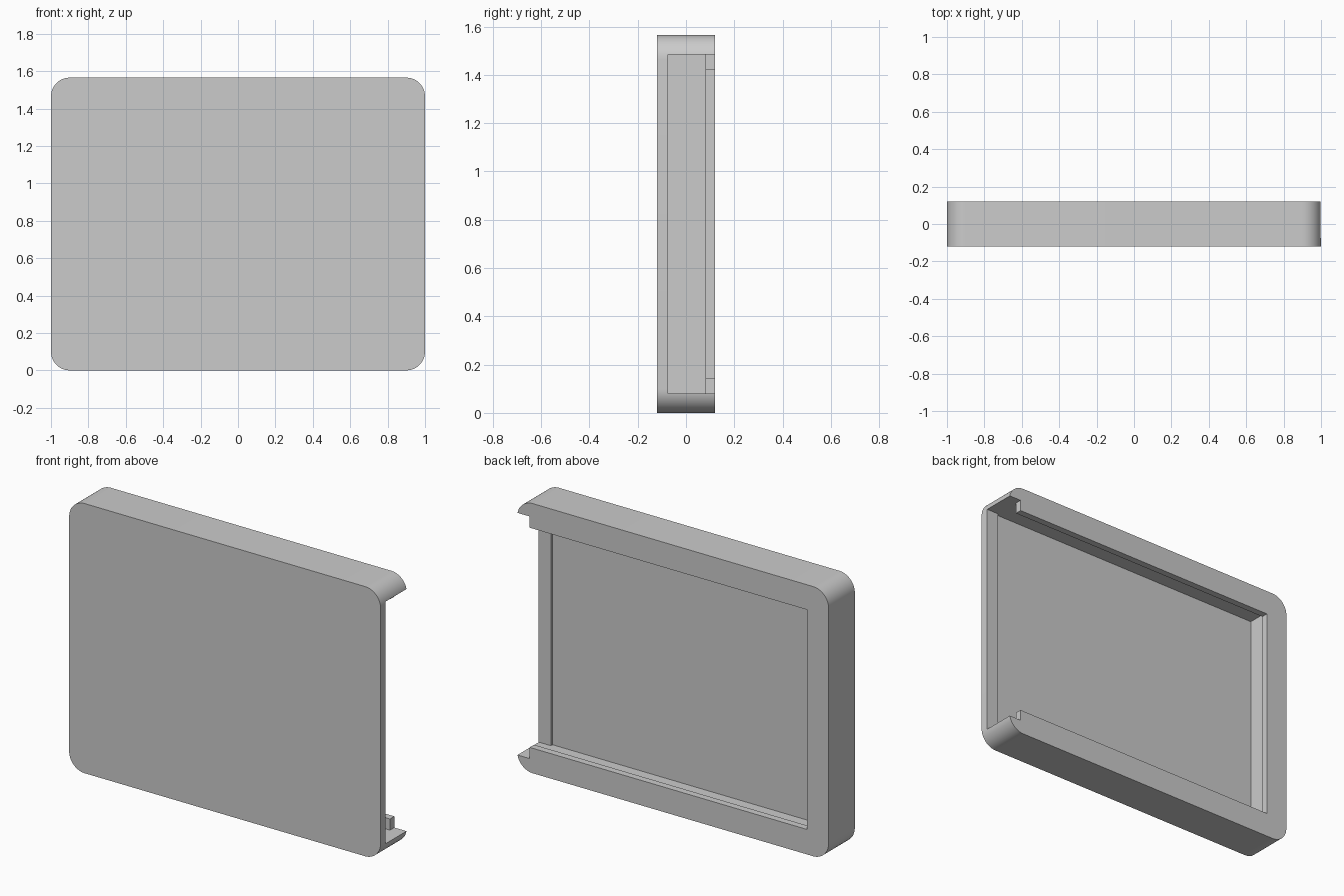
import bpy
import bmesh
from mathutils import Matrix, Vector

old = bpy.data.objects.get("Cube")
if old:
    bpy.data.objects.remove(old, do_unlink=True)

HEIGHT, DEPTH, RADIUS = 1.565, 0.24, 0.1
LOW, HIGH = 0.08, HEIGHT - 0.08      # cavity floor and ceiling
LIP = 0.065                          # overhang of the back lip

grey = bpy.data.materials.new("light_grey")
grey.use_nodes = True
colour = (0.6, 0.6, 0.6, 1)
grey.diffuse_color = colour
grey.node_tree.nodes["Principled BSDF"].inputs["Base Color"].default_value = colour


def box(name, x, y, z, round_corners=False):
    """Box between (min, max) pairs, optionally with rounded edges along y."""
    lo, hi = Vector((x[0], y[0], z[0])), Vector((x[1], y[1], z[1]))
    bm = bmesh.new()
    bmesh.ops.create_cube(bm, size=1, matrix=Matrix.Translation((lo + hi) / 2)
                          @ Matrix.Diagonal((*(hi - lo), 1)))
    if round_corners:
        edges = [e for e in bm.edges
                 if abs(e.verts[0].co.y - e.verts[1].co.y) > DEPTH / 2]
        bmesh.ops.bevel(bm, geom=edges, offset=RADIUS, segments=12,
                        profile=0.5, affect='EDGES')
    mesh = bpy.data.meshes.new(name)
    bm.to_mesh(mesh)
    bm.free()
    mesh.materials.append(grey)
    obj = bpy.data.objects.new(name, mesh)
    bpy.context.collection.objects.link(obj)
    return obj


# Rounded outer shell
shell = box("case_shell", (-1, 1), (-DEPTH / 2, DEPTH / 2), (0, HEIGHT), True)

# Hollow: sliding slot, floor recess, open end and back window
cutters = [
    box("slot_cutter", (-0.92, 1.2), (-0.075, 0.08), (LOW, HIGH)),
    box("recess_cutter", (-0.92, 0.92), (-0.09, 0.0), (LOW, HIGH)),
    box("open_end_cutter", (0.92, 1.2), (0.0, 0.3), (LOW, HIGH)),
    box("window_cutter", (-0.86, 1.1), (0.02, 0.3), (LOW + LIP, HIGH - LIP)),
]
for cutter in cutters:
    cutter.hide_render = True
    cut = shell.modifiers.new(cutter.name, 'BOOLEAN')
    cut.operation = 'DIFFERENCE'
    cut.solver = 'EXACT'
    cut.object = cutter

# Bake the cuts and drop the cutters
graph = bpy.context.evaluated_depsgraph_get()
baked = bpy.data.meshes.new_from_object(shell.evaluated_get(graph))
shell.modifiers.clear()
shell.data = baked
for cutter in cutters:
    bpy.data.objects.remove(cutter, do_unlink=True)

# Smooth corners, crisp edges
bpy.ops.object.select_all(action='DESELECT')
shell.select_set(True)
bpy.context.view_layer.objects.active = shell
bpy.ops.object.shade_smooth_by_angle(angle=0.5)
